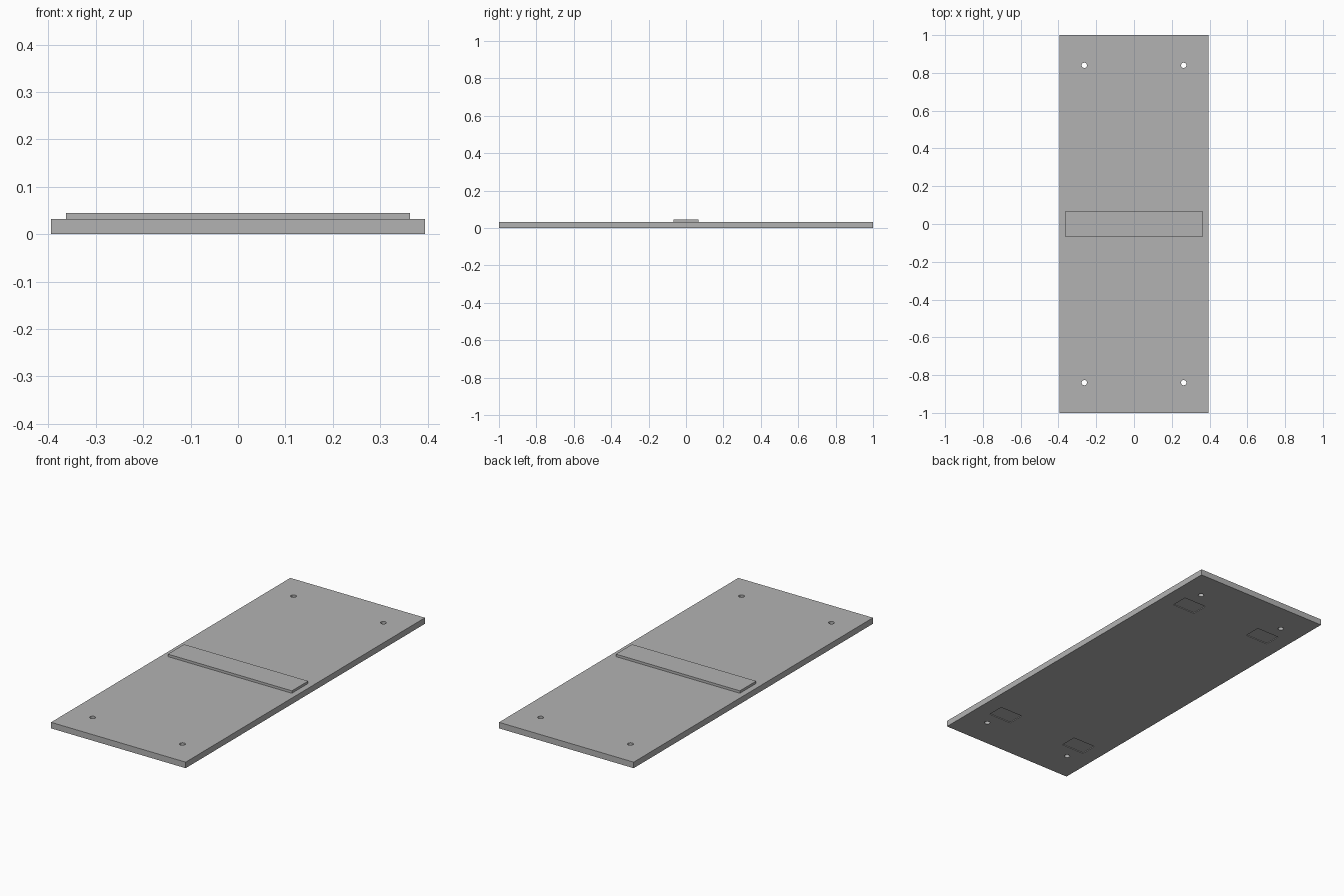
import bpy

old = bpy.data.objects.get("Cube")
if old:
    bpy.data.objects.remove(old, do_unlink=True)

HALF_WIDTH, HALF_LENGTH, THICK = 0.394, 1.0, 0.032
HOLE_X, HOLE_Y, HOLE_R = 0.263, 0.84, 0.014
POCKET_X, POCKET_Y, POCKET_DEPTH = 0.24, 0.722, 0.004

grey = bpy.data.materials.new("plain grey")
grey.use_nodes = True
colour = (0.45, 0.45, 0.45, 1)
grey.diffuse_color = colour
grey.node_tree.nodes["Principled BSDF"].inputs["Base Color"].default_value = colour


def box(name, centre, size):
    bpy.ops.mesh.primitive_cube_add(size=1, location=centre)
    ob = bpy.context.object
    ob.name = name
    ob.scale = size
    bpy.ops.object.transform_apply(location=False, rotation=False, scale=True)
    ob.data.materials.append(grey)
    return ob


def cut(target, cutter):
    cutter.hide_render = True
    mod = target.modifiers.new("cut", "BOOLEAN")
    mod.operation = "DIFFERENCE"
    mod.solver = "EXACT"
    mod.object = cutter
    bpy.context.view_layer.objects.active = target
    bpy.ops.object.modifier_apply(modifier=mod.name)
    bpy.data.objects.remove(cutter, do_unlink=True)


# Main flat panel
panel = box("base_panel", (0, 0, THICK / 2), (2 * HALF_WIDTH, 2 * HALF_LENGTH, THICK))

# Screw holes and shallow underside pockets near each corner
for sx in (-1, 1):
    for sy in (-1, 1):
        bpy.ops.mesh.primitive_cylinder_add(
            vertices=32, radius=HOLE_R, depth=4 * THICK,
            location=(sx * HOLE_X, sy * HOLE_Y, THICK / 2))
        hole = bpy.context.object
        hole.data.materials.append(grey)
        cut(panel, hole)
        pocket = box("pocket_cutter", (sx * POCKET_X, sy * POCKET_Y, 0),
                     (0.135, 0.09, 2 * POCKET_DEPTH))
        cut(panel, pocket)

# Raised cross strip on the top face
STRIP_TOP = 0.045
box("cross_strip", (0, 0, (THICK + STRIP_TOP) / 2), (0.726, 0.136, STRIP_TOP - THICK))

# Smooth hole walls, crisp edges elsewhere
bpy.ops.object.select_all(action="DESELECT")
panel.select_set(True)
bpy.context.view_layer.objects.active = panel
bpy.ops.object.shade_smooth_by_angle()
